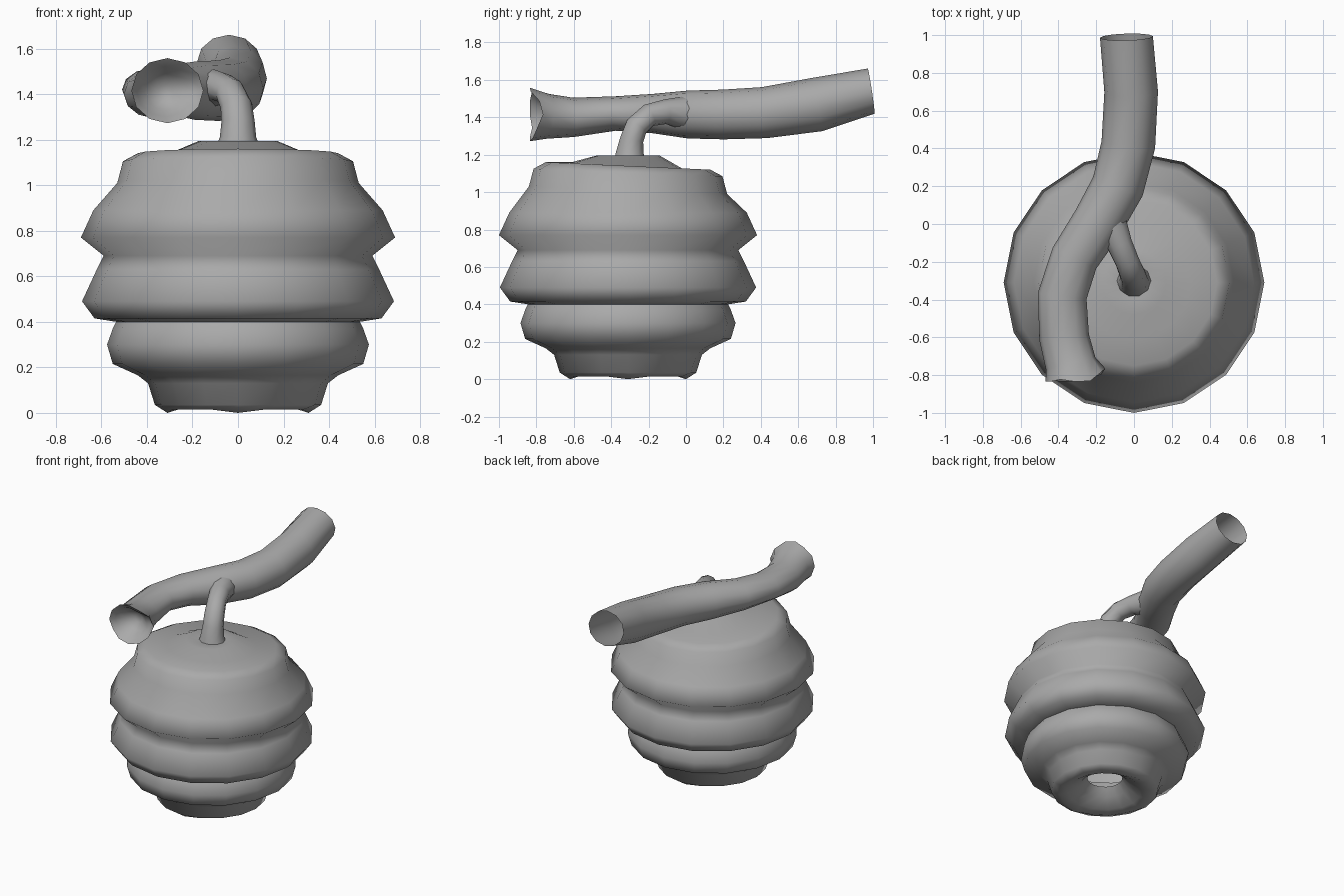
import bpy, bmesh, math
from mathutils import Vector

if "Cube" in bpy.data.objects:
    bpy.data.objects.remove(bpy.data.objects["Cube"])

grey = bpy.data.materials.new("plain grey")
grey.diffuse_color = (0.4, 0.4, 0.4, 1)
grey.use_nodes = True
grey.node_tree.nodes["Principled BSDF"].inputs["Base Color"].default_value = grey.diffuse_color


def skin(name, rings, cap_end=False, angle=80):
    """Join rings of points into a tube and smooth it."""
    bm = bmesh.new()
    loops = [[bm.verts.new(p) for p in ring] for ring in rings]
    n = len(loops[0])
    for a, b in zip(loops, loops[1:]):
        for j in range(n):
            k = (j + 1) % n
            bm.faces.new((a[j], a[k], b[k], b[j]))
    if cap_end:
        bm.faces.new(loops[-1])
    mesh = bpy.data.meshes.new(name)
    bm.to_mesh(mesh)
    bm.free()
    mesh.materials.append(grey)
    ob = bpy.data.objects.new(name, mesh)
    bpy.context.collection.objects.link(ob)
    bpy.ops.object.select_all(action='DESELECT')
    ob.select_set(True)
    bpy.context.view_layer.objects.active = ob
    bpy.ops.object.shade_smooth_by_angle(angle=math.radians(angle))
    return ob


def ring_at(c, t, ru, rv, n):
    """Oval ring around c, square to direction t."""
    t = t.normalized()
    ref = Vector((0, 0, 1)) if abs(t.z) < 0.75 else Vector((0, -1, 0))
    u = t.cross(ref).normalized()
    v = t.cross(u)
    return [c + u * ru * math.cos(2 * math.pi * j / n)
            + v * rv * math.sin(2 * math.pi * j / n) for j in range(n)]


def tube_rings(path, n, first=None, last=None):
    pts = [Vector(p[:3]) for p in path]
    out = []
    for i, p in enumerate(path):
        t = pts[min(i + 1, len(pts) - 1)] - pts[max(i - 1, 0)]
        if i == 0 and first:
            t = Vector(first)
        if i == len(path) - 1 and last:
            t = Vector(last)
        out.append(ring_at(pts[i], t, p[3], p[4], n))
    return out


# Hive body: lathed profile (radius, height) from the hole below to the top
profile = [(0.12, 0.13), (0.17, 0.075), (0.25, 0.025), (0.31, 0.01), (0.365, 0.035),
           (0.395, 0.13), (0.44, 0.165), (0.55, 0.215), (0.575, 0.30), (0.55, 0.37),
           (0.535, 0.40), (0.63, 0.415), (0.685, 0.49), (0.62, 0.63), (0.59, 0.69),
           (0.69, 0.77), (0.635, 0.89), (0.53, 1.01), (0.505, 1.105), (0.44, 1.14),
           (0.30, 1.14), (0.17, 1.195), (0.09, 1.185), (0.03, 1.185)]
SIDES = 16
hive = []
for r, z in profile:
    ring = []
    for j in range(SIDES):
        a = 2 * math.pi * j / SIDES
        dz = -0.02 * math.sin(a) if 1.0 < z < 1.15 else 0   # shoulder leans back
        if z < 0.02:
            dz = -0.01 if j % 4 == 0 else 0.005
        ring.append(Vector((r * math.cos(a), -0.31 + r * math.sin(a), z + dz)))
    hive.append(ring)
skin("hive_body", hive, cap_end=True)

# Branch: oval tube from the open back end to the hollow front end
branch_path = [(-0.04, 0.99, 1.54, 0.14, 0.122), (-0.015, 0.70, 1.468, 0.142, 0.145),
               (-0.03, 0.42, 1.425, 0.143, 0.137), (-0.085, 0.20, 1.415, 0.14, 0.133),
               (-0.19, 0.01, 1.415, 0.135, 0.128), (-0.315, -0.18, 1.42, 0.128, 0.105),
               (-0.38, -0.38, 1.42, 0.13, 0.092), (-0.37, -0.60, 1.40, 0.132, 0.105),
               (-0.335, -0.74, 1.405, 0.135, 0.12), (-0.31, -0.835, 1.415, 0.158, 0.143)]
rings = tube_rings(branch_path, 12, (0.03, -1, -0.15), (0, -1, 0))
# Hollow broken front end: inner rings stepping back into the branch
front = Vector((0, -1, 0))
for y, ru, rv in [(-0.80, 0.125, 0.11), (-0.74, 0.09, 0.08), (-0.70, 0.03, 0.03)]:
    rings.append(ring_at(Vector((-0.32, y, 1.41)), front, ru, rv, 12))
for ring in rings[-4:-2]:
    for j, p in enumerate(ring):
        a = 2 * math.pi * j / 12
        p.y += 0.07 * max(0, -math.cos(a)) ** 4 + (0.012 if j % 3 == 1 else 0)
skin("branch", rings, cap_end=True)

# Stem: hooks from the hive top back into the branch
stem_path = [(0, -0.30, 1.16, 0.10, 0.09), (0, -0.30, 1.21, 0.08, 0.078),
             (0, -0.29, 1.28, 0.073, 0.066), (-0.008, -0.265, 1.35, 0.07, 0.064),
             (-0.035, -0.20, 1.41, 0.066, 0.062), (-0.075, -0.11, 1.43, 0.07, 0.066),
             (-0.11, -0.03, 1.425, 0.085, 0.085), (-0.15, 0.05, 1.42, 0.10, 0.10)]
pts = [Vector(p[:3]) for p in stem_path]
stem = []
u = Vector((1, 0, 0))
for i, p in enumerate(stem_path):
    t = (pts[min(i + 1, 7)] - pts[max(i - 1, 0)]).normalized()
    u = (u - t * u.dot(t)).normalized()      # carry the frame along, no twist
    v = t.cross(u)
    stem.append([pts[i] + u * p[3] * math.cos(math.pi * j / 5)
                 + v * p[4] * math.sin(math.pi * j / 5) for j in range(10)])
skin("stem", stem)
